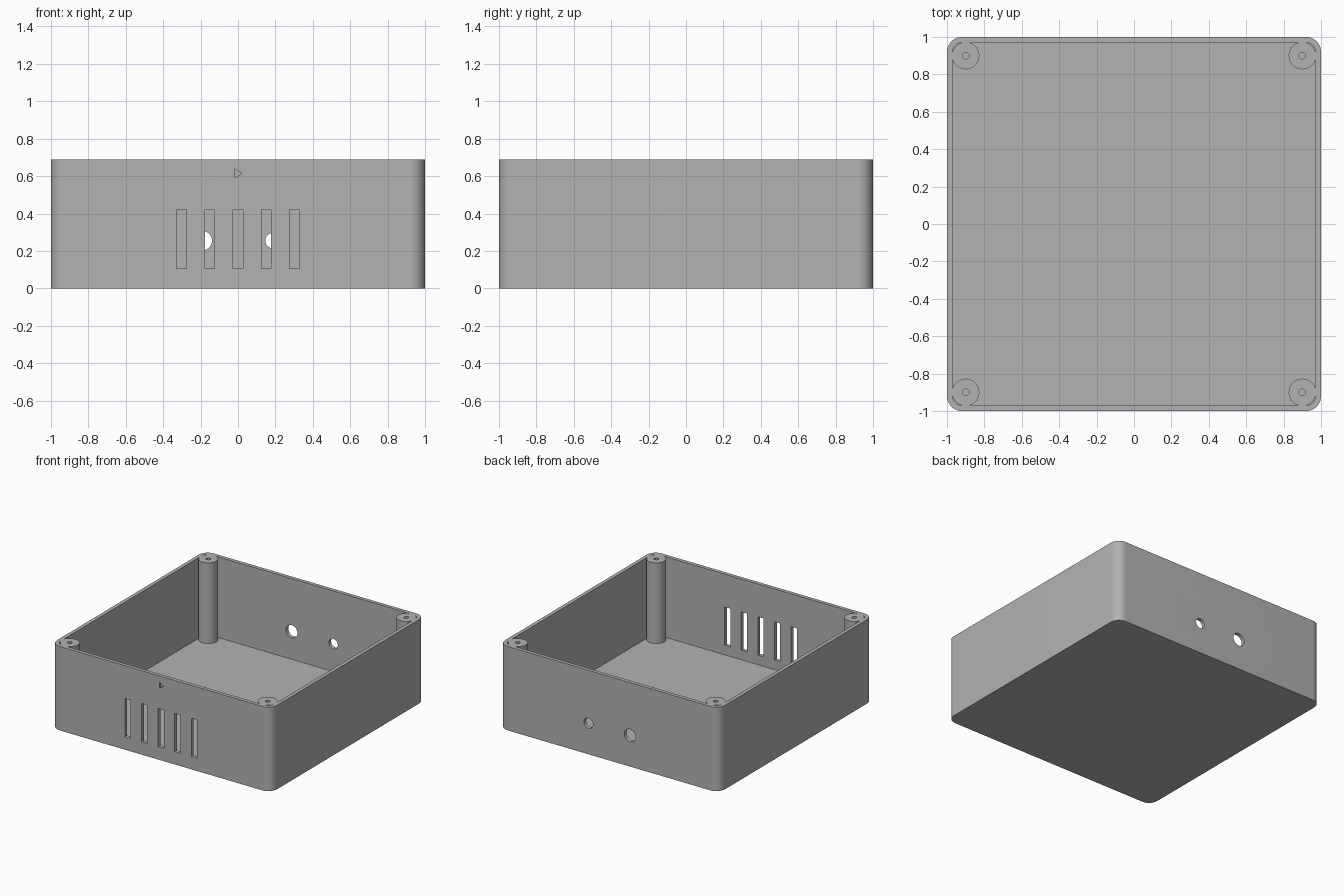
import bpy, bmesh, math

cube = bpy.data.objects.get("Cube")
if cube:
    bpy.data.objects.remove(cube)

HEIGHT, WALL, FLOOR, CORNER = 0.69, 0.03, 0.027, 0.08

grey = bpy.data.materials.new("plain grey")
grey.use_nodes = True
grey.diffuse_color = (0.45, 0.45, 0.45, 1)
grey.node_tree.nodes["Principled BSDF"].inputs["Base Color"].default_value = grey.diffuse_color


def rounded_square(half, radius, steps=12):
    points = []
    for quarter in range(4):
        sx = 1 if quarter in (0, 3) else -1
        sy = 1 if quarter < 2 else -1
        for i in range(steps + 1):
            a = math.pi / 2 * (quarter + i / steps)
            points.append((sx * (half - radius) + radius * math.cos(a),
                           sy * (half - radius) + radius * math.sin(a)))
    return points


def circle(radius, x=0, y=0, steps=48):
    turn = 2 * math.pi / steps
    return [(x + radius * math.cos(i * turn), y + radius * math.sin(i * turn))
            for i in range(steps)]


def loft(name, sections, location=(0, 0, 0)):
    """Skin a stack of matching closed loops and cap both ends."""
    bm = bmesh.new()
    rings = [[bm.verts.new(p) for p in section] for section in sections]
    for low, high in zip(rings, rings[1:]):
        n = len(low)
        for i in range(n):
            j = (i + 1) % n
            bm.faces.new((low[i], low[j], high[j], high[i]))
    bm.faces.new(rings[0][::-1])
    bm.faces.new(rings[-1])
    bmesh.ops.recalc_face_normals(bm, faces=bm.faces)
    mesh = bpy.data.meshes.new(name)
    bm.to_mesh(mesh)
    bm.free()
    mesh.materials.append(grey)
    obj = bpy.data.objects.new(name, mesh)
    obj.location = location
    bpy.context.collection.objects.link(obj)
    return obj


def at_height(points, z):
    return [(x, y, z) for x, y in points]


def activate(obj):
    bpy.ops.object.select_all(action='DESELECT')
    obj.select_set(True)
    bpy.context.view_layer.objects.active = obj


def cut(target, outline, y_from, y_to):
    """Cut an x-z outline through the target along y."""
    cutter = loft("cutter", [[(x, y, z) for x, z in outline] for y in (y_from, y_to)])
    cutter.hide_render = True
    mod = target.modifiers.new("cut", 'BOOLEAN')
    mod.operation, mod.solver, mod.object = 'DIFFERENCE', 'EXACT', cutter
    activate(target)
    bpy.ops.object.modifier_apply(modifier=mod.name)
    bpy.data.objects.remove(cutter)


def smooth(obj):
    activate(obj)
    bpy.ops.object.shade_smooth_by_angle(angle=math.radians(30))


# Open tray with rounded corners
outer = rounded_square(1, CORNER)
inner = rounded_square(1 - WALL, CORNER - WALL)
case = loft("case", [at_height(outer, 0), at_height(outer, HEIGHT),
                     at_height(inner, HEIGHT), at_height(inner, FLOOR)])

# Ventilation slots in the front wall
for i in range(-2, 3):
    x = i * 0.151
    cut(case, [(x - 0.026, 0.105), (x + 0.026, 0.105),
               (x + 0.026, 0.42), (x - 0.026, 0.42)], -1.1, -0.9)

# Shallow engraved arrow above the slots
cut(case, [(-0.015, 0.59), (0.022, 0.614), (-0.015, 0.638)], -1.1, -0.985)

# Cable holes in the back wall
for x, radius in ((-0.191, 0.052), (0.187, 0.041)):
    cut(case, circle(radius, x, 0.255), 0.9, 1.1)
smooth(case)

# Screw posts with blind holes
post_ring, hole_ring = circle(0.073), circle(0.018)
for side, x in (("left", 0.9), ("right", -0.9)):
    for end, y in (("front", -0.9), ("back", 0.9)):
        post = loft(f"{end}_{side}_screw_post",
                    [at_height(post_ring, FLOOR - 0.01), at_height(post_ring, HEIGHT),
                     at_height(hole_ring, HEIGHT), at_height(hole_ring, HEIGHT - 0.3)],
                    (x, y, 0))
        smooth(post)
